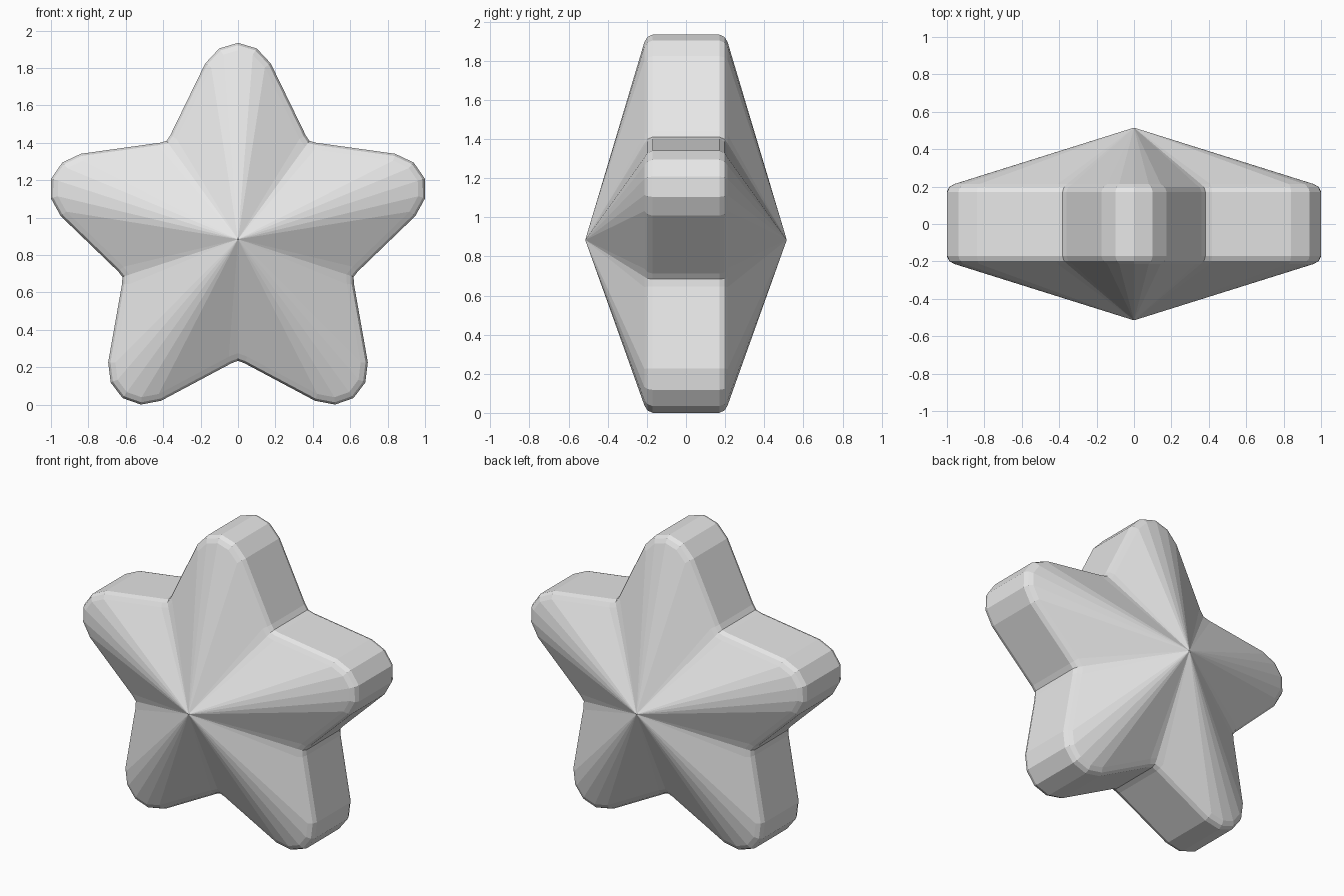
import bpy, bmesh, math
from mathutils import Vector, Matrix

cube = bpy.data.objects.get("Cube")
if cube:
    bpy.data.objects.remove(cube, do_unlink=True)

CENTRE_Z = 0.884
APEX = 0.515
# One arm pointing up: (sideways, outward), from the left flank to the notch
HALF_ARM = [(0.10, 1.02), (0.175, 0.94), (0.362, 0.556)]
NOTCH = (0.382, 0.526)
# Rounded rim: (depth, inset from outline)
RIM = [(0.17, 0.0), (0.197, 0.012), (0.213, 0.038)]


def star_outline():
    arm = [(-x, r) for x, r in reversed(HALF_ARM)] + [(0, 1.05)] + HALF_ARM + [NOTCH]
    return [Matrix.Rotation(-math.tau * i / 5, 2) @ Vector(p)
            for i in range(5) for p in arm]


def inset(points, dist):
    """Move each corner of a clockwise outline inwards with mitred joints."""
    result = []
    for i, p in enumerate(points):
        a = (p - points[i - 1]).normalized()
        b = (points[(i + 1) % len(points)] - p).normalized()
        na, nb = Vector((a.y, -a.x)), Vector((b.y, -b.x))
        result.append(p + (na + nb) * dist / (1 + na.dot(nb)))
    return result


grey = bpy.data.materials.new("light_grey")
grey.use_nodes = True
colour = (0.8, 0.8, 0.8, 1)
grey.diffuse_color = colour
grey.node_tree.nodes["Principled BSDF"].inputs["Base Color"].default_value = colour

# Stack the rim rings from front to back
bm = bmesh.new()
outline = star_outline()
levels = [(-y, d) for y, d in reversed(RIM)] + RIM
rings = [[bm.verts.new((p.x, y, p.y)) for p in inset(outline, d)] for y, d in levels]
count = len(outline)
for low, high in zip(rings, rings[1:]):
    for i in range(count):
        j = (i + 1) % count
        bm.faces.new((low[i], low[j], high[j], high[i]))

# Faceted fans rising to a point on the front and back
for ring, y in ((rings[0], -APEX), (rings[-1], APEX)):
    tip = bm.verts.new((0, y, 0))
    for i in range(count):
        bm.faces.new((ring[i], ring[(i + 1) % count], tip))

bmesh.ops.recalc_face_normals(bm, faces=bm.faces[:])
mesh = bpy.data.meshes.new("star")
bm.to_mesh(mesh)
bm.free()
mesh.materials.append(grey)
star = bpy.data.objects.new("star", mesh)
star.location.z = CENTRE_Z
bpy.context.collection.objects.link(star)
